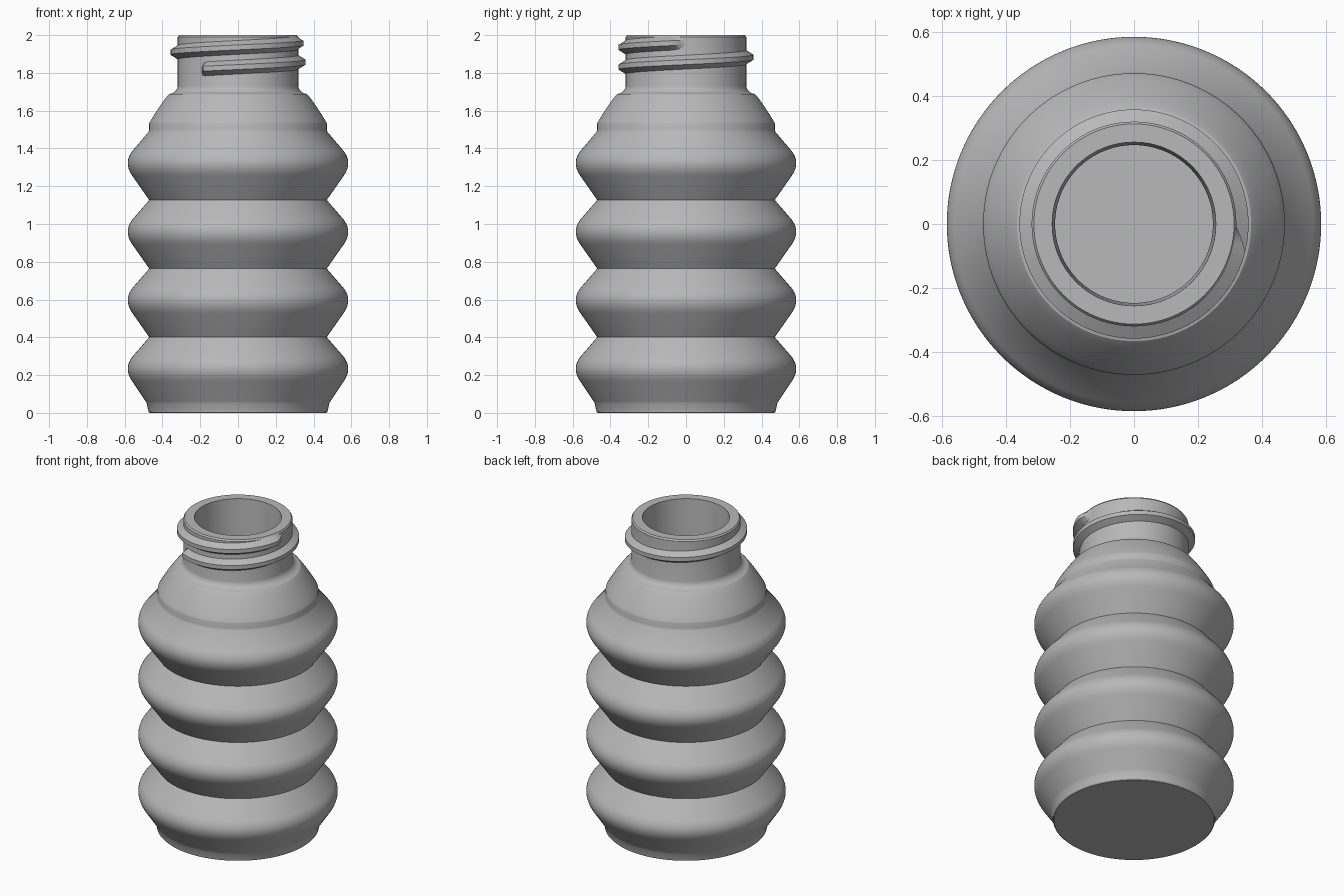
import bpy, bmesh, math
from mathutils import Vector

cube = bpy.data.objects.get("Cube")
if cube:
    bpy.data.objects.remove(cube, do_unlink=True)

SEGMENTS = 128
grey = bpy.data.materials.new("plain_grey")
grey.use_nodes = True
GREY = (0.48, 0.48, 0.48, 1)
grey.diffuse_color = GREY
grey.node_tree.nodes["Principled BSDF"].inputs["Base Color"].default_value = GREY


def finish(name, bm):
    """Turn a bmesh into a smooth shaded object with crisp edges."""
    bmesh.ops.recalc_face_normals(bm, faces=bm.faces)
    mesh = bpy.data.meshes.new(name)
    bm.to_mesh(mesh)
    bm.free()
    mesh.materials.append(grey)
    obj = bpy.data.objects.new(name, mesh)
    bpy.context.collection.objects.link(obj)
    bpy.ops.object.select_all(action='DESELECT')
    obj.select_set(True)
    bpy.context.view_layer.objects.active = obj
    bpy.ops.object.shade_smooth_by_angle(angle=math.radians(28))
    return obj


def lathe(name, profile):
    """Revolve a list of (radius, height) points around the z axis."""
    bm = bmesh.new()
    verts = [bm.verts.new((r, 0, z)) for r, z in profile]
    edges = [bm.edges.new(pair) for pair in zip(verts, verts[1:])]
    bmesh.ops.spin(bm, geom=verts + edges, cent=(0, 0, 0), axis=(0, 0, 1),
                   angle=math.tau, steps=SEGMENTS, use_duplicate=False)
    bmesh.ops.remove_doubles(bm, verts=bm.verts, dist=0.0002)
    return finish(name, bm)


def rounded(a, corner, b, steps=8):
    """Quadratic curve from a to b, bending towards corner."""
    a, corner, b = Vector(a), Vector(corner), Vector(b)
    return [tuple(a * (1 - t)**2 + corner * (2 * t * (1 - t)) + b * t**2)
            for t in (i / steps for i in range(steps + 1))]


# Outer wall: foot, four bellows rings, shoulder and neck
PITCH = 0.363
profile = [(0, 0), (0.468, 0), (0.474, 0.006), (0.483, 0.05), (0.489, 0.06)]
for ring in range(4):
    base = 0.038 + ring * PITCH
    if ring:
        profile.append((0.47, base))
    profile += rounded((0.559, base + 0.127), (0.608, base + 0.197), (0.559, base + 0.26), 12)
profile += [(0.474, 1.487), (0.47, 1.5), (0.47, 1.533)]
profile += rounded((0.468, 1.538), (0.42, 1.62), (0.373, 1.68), 6)
profile += rounded((0.365, 1.688), (0.325, 1.695), (0.319, 1.73), 6)
profile += [(0.319, 1.99), (0.312, 2.0)]

# Mouth and hollow inside
profile += [(0.255, 2.0), (0.246, 1.74), (0.3, 1.66), (0.41, 1.5)]
for ring in reversed(range(4)):
    base = 0.038 + ring * PITCH
    profile += [(0.53, base + 0.195), (0.42, max(base, 0.06))]
profile.append((0, 0.06))
lathe("bellows_bottle", profile)

# Screw thread: a tapered ridge climbing around the neck
START, END, TAPER = math.radians(-127), math.tau, math.radians(14)
ROOT, TIP = 0.314, 0.357
SECTION = [(0, -0.04), (1, -0.013), (1, 0.013), (0, 0.04)]
bm = bmesh.new()
steps = 170
rows = []
for i in range(steps + 1):
    angle = START + (END - START) * i / steps
    grow = min(1, (angle - START) / (TAPER * 0.4), (END - angle) / TAPER)
    height = 1.857 + 0.104 * angle / math.tau
    row = []
    for out, dz in SECTION:
        r = ROOT + (TIP - ROOT) * out * max(grow, 0.05)
        z = min(height + dz, 1.995)
        row.append(bm.verts.new((r * math.cos(angle), r * math.sin(angle), z)))
    rows.append(row)
for low, high in zip(rows, rows[1:]):
    for k in range(4):
        j = (k + 1) % 4
        bm.faces.new((low[k], low[j], high[j], high[k]))
bm.faces.new(rows[0])
bm.faces.new(rows[-1])
finish("screw_thread", bm)
